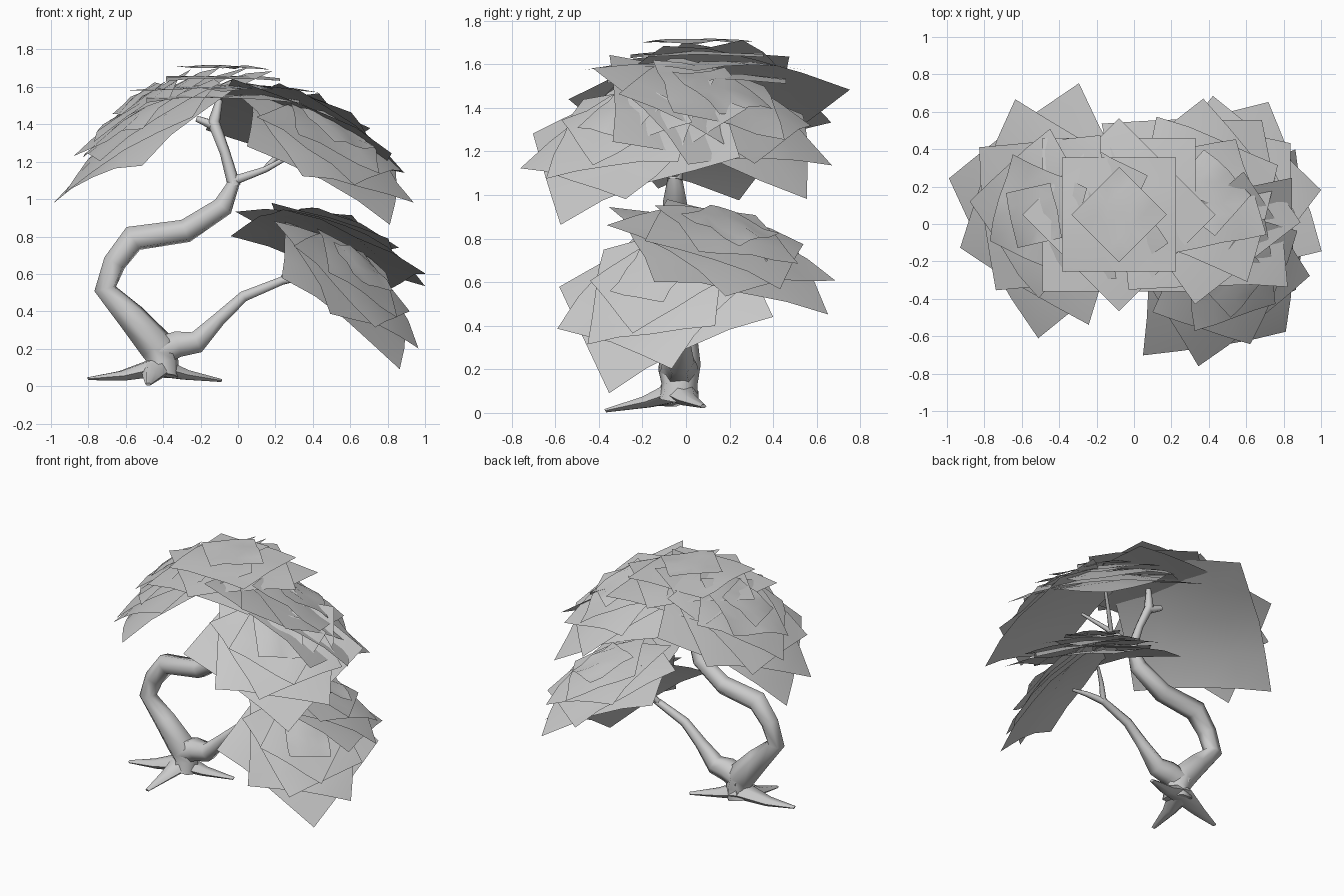
import bpy, bmesh, math, random
from mathutils import Vector, Matrix

if "Cube" in bpy.data.objects:
    bpy.data.objects.remove(bpy.data.objects["Cube"])

random.seed(4)


def limb(name, pts, flat=1.0):
    """Tapered low-poly tube through (x, y, z, radius) points; flat squashes its height."""
    cu = bpy.data.curves.new(name, 'CURVE')
    cu.dimensions = '3D'
    cu.bevel_depth = 1.0
    cu.bevel_resolution = 1
    cu.use_fill_caps = True
    sp = cu.splines.new('POLY')
    sp.points.add(len(pts) - 1)
    for p, (x, y, z, r) in zip(sp.points, pts):
        p.co = (x, y, z / flat, 1)
        p.radius = r
    ob = bpy.data.objects.new(name, cu)
    bpy.context.collection.objects.link(ob)
    bpy.ops.object.select_all(action='DESELECT')
    bpy.context.view_layer.objects.active = ob
    ob.select_set(True)
    bpy.ops.object.convert(target='MESH')
    bpy.context.object.data.transform(Matrix.Diagonal((1, 1, flat, 1)))
    bpy.ops.object.shade_smooth_by_angle(angle=math.radians(75))


def leaf_stack(name, centre, normal, corner, sizes, gap, turn, droop=0.2, rough=.013):
    """Stack of domed square sheets, shrinking and turning along the normal."""
    c, n = Vector(centre), Vector(normal).normalized()
    d = Vector(corner) - c
    u = (d - n * d.dot(n)).normalized()
    frame = Matrix((u, n.cross(u), n)).transposed()
    bm = bmesh.new()
    for i, size in enumerate(sizes):
        rot = Matrix.Rotation(math.radians(45 + turn * i), 3, 'Z')
        made = bmesh.ops.create_grid(bm, x_segments=4, y_segments=4, size=size / 2)
        for vert in made['verts']:
            p = vert.co.copy()
            p.z = gap * i - droop * (p.x ** 2 + p.y ** 2) + random.uniform(-rough, rough)
            vert.co = c + frame @ (rot @ p)
    me = bpy.data.meshes.new(name)
    bm.to_mesh(me)
    bm.free()
    me.shade_smooth()
    bpy.context.collection.objects.link(bpy.data.objects.new(name, me))


# Trunk with its S-bend
limb('trunk', [(-.41, -.04, .06, .1), (-.40, -.03, .13, .085), (-.43, -.03, .21, .1),
               (-.57, -.03, .37, .08), (-.71, -.03, .52, .062), (-.66, -.03, .66, .064),
               (-.56, -.03, .79, .074), (-.28, -.04, .83, .066), (-.08, -.05, .96, .058),
               (-.02, -.05, 1.09, .032)])

# Branches
limb('lower_branch', [(-.44, -.03, .18, .09), (-.32, -.03, .225, .08), (-.22, -.03, .235, .068),
                      (-.1, -.03, .36, .042), (.03, -.03, .48, .033), (.25, -.03, .57, .025)])
limb('lower_twig_front', [(.24, -.03, .565, .025), (.36, -.06, .59, .018), (.46, -.09, .6, .01)])
limb('lower_twig_back', [(.24, -.03, .565, .022), (.3, .02, .66, .016), (.38, .08, .73, .01)])
limb('upper_branch', [(-.02, -.05, 1.07, .035), (-.07, -.03, 1.25, .028),
                      (-.13, 0, 1.41, .034), (-.1, .03, 1.53, .018)])
limb('upper_twig_left', [(-.12, 0, 1.39, .03), (-.22, .02, 1.43, .018)])
limb('upper_twig_right', [(-.02, -.05, 1.1, .028), (.15, -.07, 1.16, .018), (.33, -.15, 1.26, .01)])
limb('upper_twig_back', [(.14, -.07, 1.155, .016), (.22, .0, 1.24, .014), (.32, .08, 1.36, .01)])

# Flattened roots
for name, mid, tip in [('root_left', (-.62, -.07, .055), (-.8, -.12, .04)),
                       ('root_right', (-.28, .01, .06), (-.09, .08, .03)),
                       ('root_front', (-.46, -.18, .05), (-.48, -.37, .01))]:
    limb(name, [(-.43, -.03, .1, .09), (*mid, .05), (*tip, .015)], .6)

# Foliage: crown, left, two upper right and two lower right stacks
leaf_stack('crown_leaves', (-.08, .05, 1.56), (0, 0, 1), (.92, 1.05, 1.56), (.82, .73, .61, .36), .05, 45, .12, .01)
leaf_stack('left_leaves', (-.46, .06, 1.42), (-.53, -.1, .83), (-1, .24, 1), (1, .9, .77, .65, .5, .3), .03, 32)
leaf_stack('right_front_leaves', (.48, -.25, 1.285), (.48, -.32, .82), (.9, -.65, .87), (.88, .78, .66, .5, .32), .03, 33)
leaf_stack('right_back_leaves', (.36, .13, 1.385), (.39, .33, .86), (.81, -.36, 1.2), (.94, .84, .72, .55, .35), .03, 33)
leaf_stack('low_front_leaves', (.595, -.115, .56), (.64, -.33, .69), (.95, -.41, .08), (.83, .73, .62, .48, .3), .03, 33)
leaf_stack('low_back_leaves', (.505, .17, .765), (.33, .28, .9), (1, -.14, .61), (.86, .77, .66, .52, .34), .03, 33)
